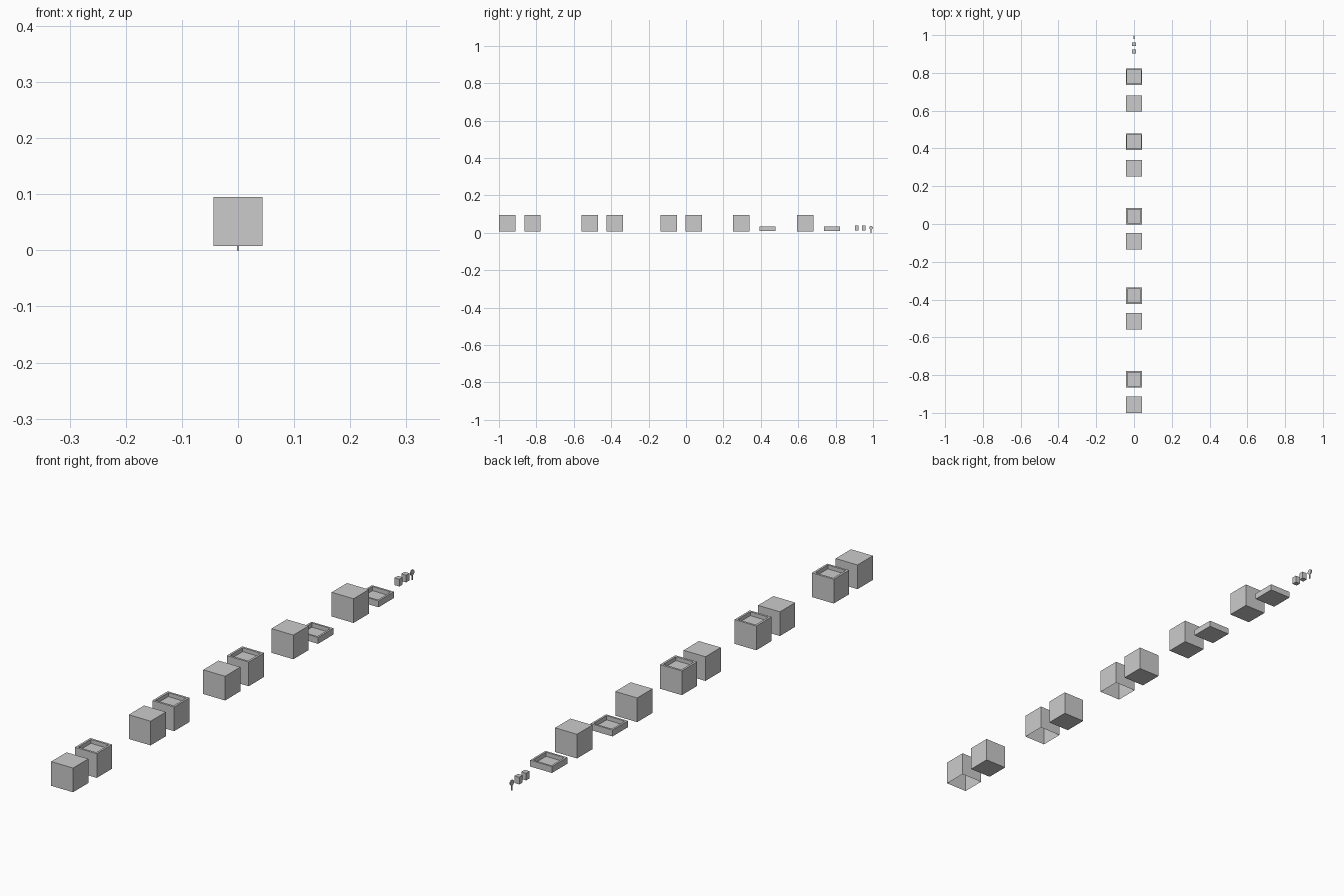
import bpy, bmesh, math

if "Cube" in bpy.data.objects:
    bpy.data.objects.remove(bpy.data.objects["Cube"])

W = 0.087          # box width
Z0, Z1 = 0.008, 0.095


def make(name, bm):
    bmesh.ops.recalc_face_normals(bm, faces=bm.faces)
    mesh = bpy.data.meshes.new(name)
    bm.to_mesh(mesh)
    bm.free()
    obj = bpy.data.objects.new(name, mesh)
    bpy.context.collection.objects.link(obj)
    return obj


def box(name, y, size, z0, z1, rim=0, depth=0, open_bottom=False):
    """Box with optional recessed top or missing bottom."""
    bm = bmesh.new()
    bmesh.ops.create_cube(bm, size=1)
    for v in bm.verts:
        v.co.x *= size[0]
        v.co.y = v.co.y * size[1] + y
        v.co.z = z1 if v.co.z > 0 else z0
    bm.normal_update()
    if open_bottom:
        low = [f for f in bm.faces if f.normal.z < -0.9]
        bmesh.ops.delete(bm, geom=low, context='FACES_ONLY')
    if rim:
        top = [f for f in bm.faces if f.normal.z > 0.9]
        bmesh.ops.inset_region(bm, faces=top, thickness=rim)
        wall = bmesh.ops.extrude_discrete_faces(bm, faces=top)
        for f in wall['faces']:
            for v in f.verts:
                v.co.z -= depth
    return make(name, bm)


# Pairs: hollow cover next to a recessed base
for i, (yc, yb) in enumerate([(-0.956, -0.821), (-0.515, -0.381), (-0.092, 0.042)]):
    box(f"cover_{i + 1}", yc, (W, W), Z0, Z1, open_bottom=True)
    box(f"recessed_base_{i + 1}", yb, (W, W), Z0, Z1, rim=0.011, depth=0.014)

# Pairs: closed block next to a shallow tray
for i, (yc, yt) in enumerate([(0.296, 0.436), (0.638, 0.780)]):
    box(f"block_{i + 1}", yc, (W, W), Z0, Z1)
    box(f"tray_{i + 1}", yt, (W, W), 0.010, 0.033, rim=0.010, depth=0.015)

# Two small blocks
for i, y in enumerate([0.913, 0.951]):
    box(f"small_block_{i + 1}", y, (0.019, 0.019), 0.012, 0.038)

# Flat round-headed tag on a thin stem
bm = bmesh.new()
pts = [(0.0105 * math.cos(a), 0.0105 * math.sin(a))
       for a in (math.tau * (k + 0.5) / 8 for k in range(8))]
face = bm.faces.new([bm.verts.new((-0.002, 0.9895 + p, 0.027 + q)) for p, q in pts])
ext = bmesh.ops.extrude_face_region(bm, geom=[face])
for v in ext['geom']:
    if isinstance(v, bmesh.types.BMVert):
        v.co.x += 0.004
make("round_tag", bm)
box("tag_stem", 0.9895, (0.003, 0.004), 0.0, 0.018)
